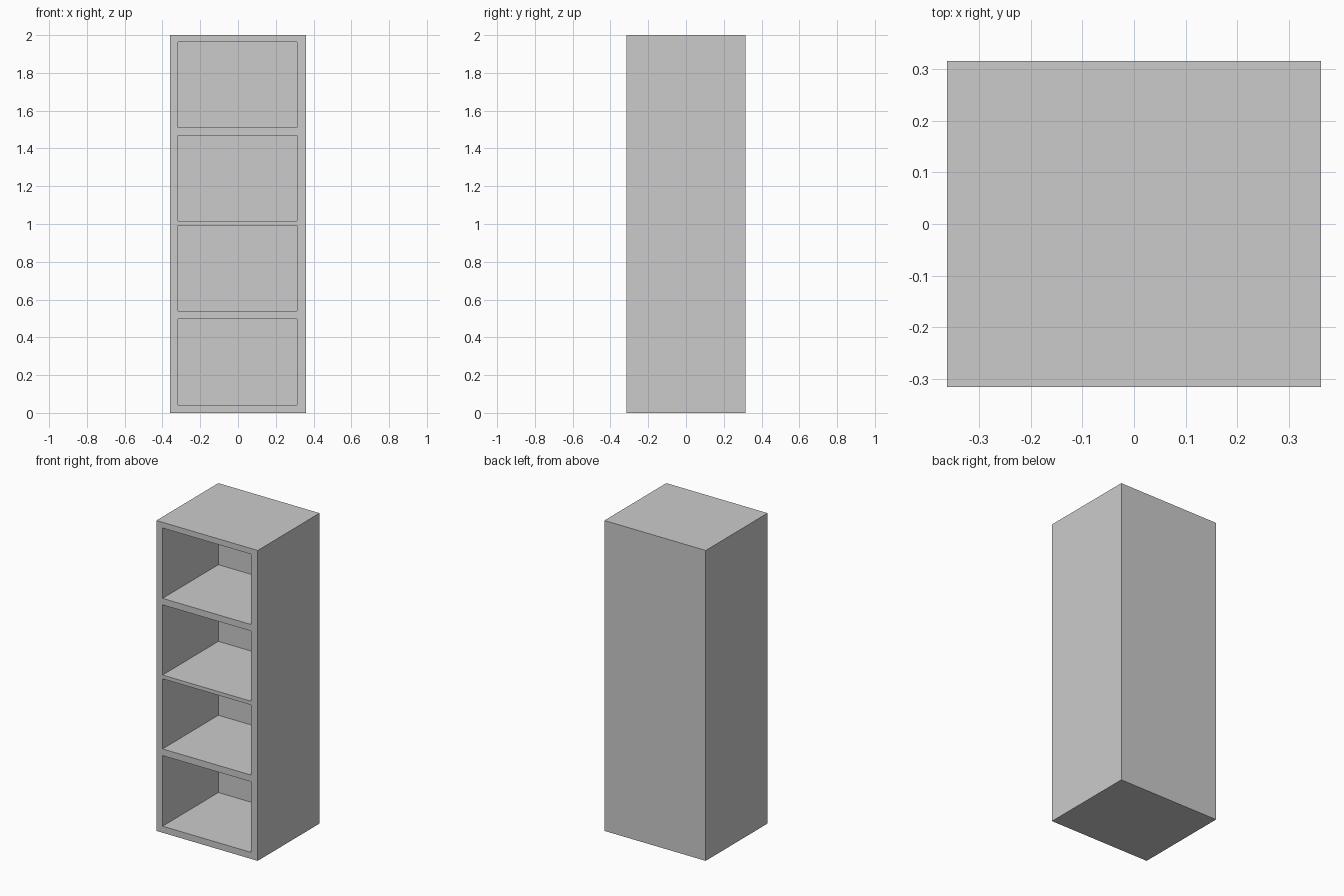
import bpy

if "Cube" in bpy.data.objects:
    bpy.data.objects.remove(bpy.data.objects["Cube"])

# Overall half sizes and the open compartments
HALF_X, HALF_Y, HEIGHT = 0.361, 0.315, 2.0
CELL_X = (-0.317, 0.313)
CELL_BACK = 0.253
CELLS_Z = [(0.042, 0.497), (0.54, 0.992), (1.016, 1.468), (1.51, 1.963)]

grey = bpy.data.materials.new("light_grey")
grey.diffuse_color = (0.6, 0.6, 0.6, 1)
grey.use_nodes = True
grey.node_tree.nodes["Principled BSDF"].inputs["Base Color"].default_value = grey.diffuse_color


def box(name, low, high):
    """Box spanning two opposite corners."""
    mid = [(a + b) / 2 for a, b in zip(low, high)]
    bpy.ops.mesh.primitive_cube_add(size=1, location=mid)
    obj = bpy.context.object
    obj.name = name
    obj.scale = [b - a for a, b in zip(low, high)]
    bpy.ops.object.transform_apply(location=True, rotation=False, scale=True)
    obj.data.materials.append(grey)
    return obj


# Solid cabinet body
cabinet = box("bookcase", (-HALF_X, -HALF_Y, 0), (HALF_X, HALF_Y, HEIGHT))

# Compartments carved from the front, leaving shelves, sides and back
for i, (bottom, top) in enumerate(CELLS_Z):
    cutter = box(f"compartment_cutter_{i + 1}",
                 (CELL_X[0], -HALF_Y - 0.1, bottom), (CELL_X[1], CELL_BACK, top))
    carve = cabinet.modifiers.new(f"compartment_{i + 1}", 'BOOLEAN')
    carve.operation = 'DIFFERENCE'
    carve.solver = 'EXACT'
    carve.object = cutter
    bpy.context.view_layer.objects.active = cabinet
    bpy.ops.object.modifier_apply(modifier=carve.name)
    bpy.data.objects.remove(cutter, do_unlink=True)
